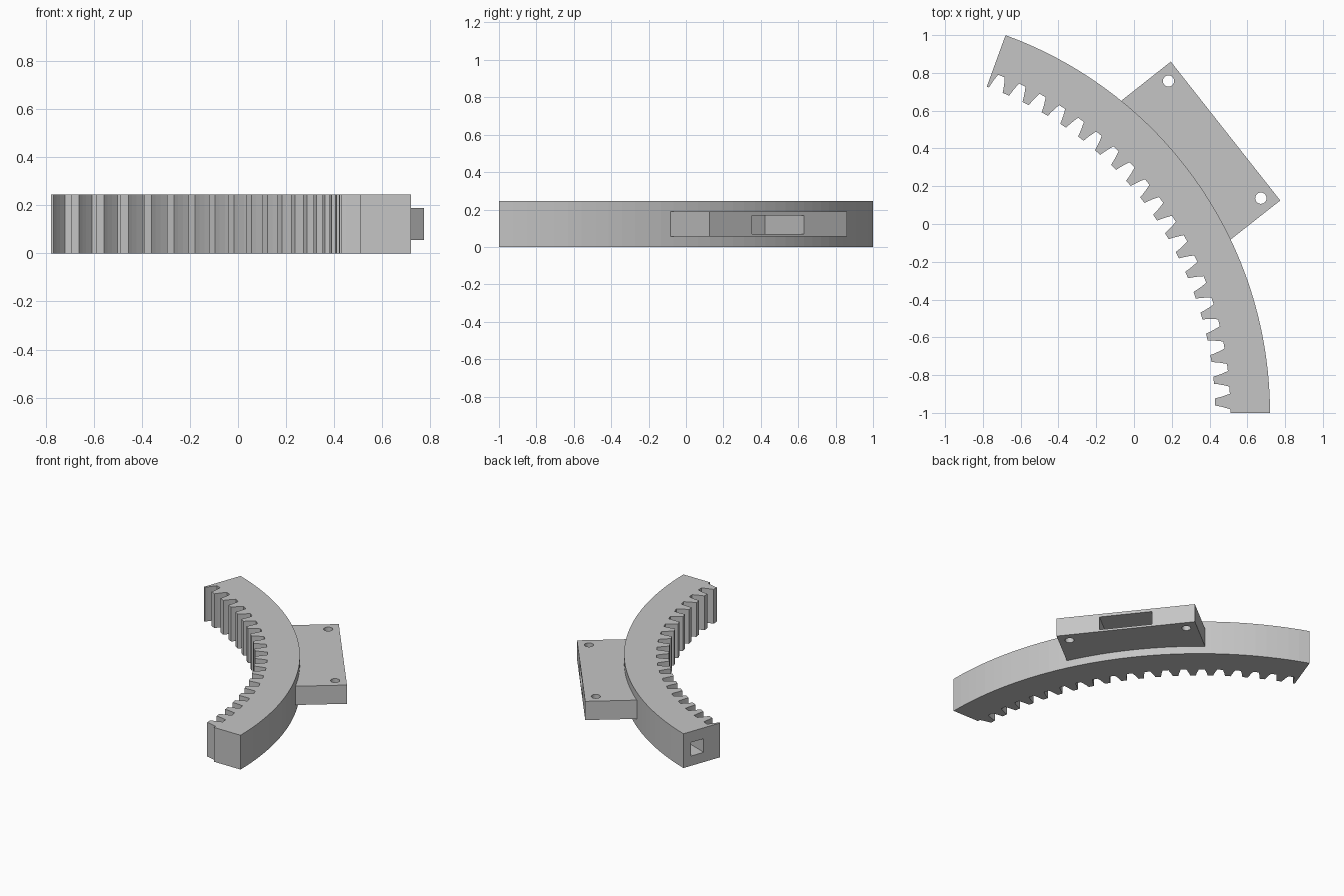
import bpy, bmesh
from math import radians, degrees, asin, sin, cos, tau

if "Cube" in bpy.data.objects:
    bpy.data.objects.remove(bpy.data.objects["Cube"], do_unlink=True)

CX, CY = -1.408, -1.0              # centre of the ring arc
R_OUT, R_ROOT, R_TIP = 2.128, 1.918, 1.838
SWEEP, PITCH, HEIGHT = 70, 3.6, 0.245
MID = 38.25                        # direction of the mounting plate
HALF = 0.468                       # half length of the plate
SLOT_Z = (0.07, 0.167)

grey = bpy.data.materials.new("light_grey")
grey.use_nodes = True
colour = (0.56, 0.56, 0.56, 1)
grey.diffuse_color = colour
grey.node_tree.nodes["Principled BSDF"].inputs["Base Color"].default_value = colour


def polar(r, a):
    a = radians(a)
    return CX + r * cos(a), CY + r * sin(a)


def local(a, r, t):
    """Point at distance r along direction a, and t sideways."""
    a = radians(a)
    return CX + r * cos(a) - t * sin(a), CY + r * sin(a) + t * cos(a)


def prism(name, outline, z0, z1):
    bm = bmesh.new()
    base = bm.faces.new([bm.verts.new((x, y, z0)) for x, y in outline])
    top = bmesh.ops.extrude_face_region(bm, geom=[base])["geom"]
    bmesh.ops.translate(bm, vec=(0, 0, z1 - z0),
                        verts=[v for v in top if isinstance(v, bmesh.types.BMVert)])
    bmesh.ops.recalc_face_normals(bm, faces=bm.faces)
    mesh = bpy.data.meshes.new(name)
    bm.to_mesh(mesh)
    bm.free()
    mesh.materials.append(grey)
    obj = bpy.data.objects.new(name, mesh)
    bpy.context.collection.objects.link(obj)
    return obj


def box(name, a, r0, r1, t0, t1):
    corners = [(r0, t0), (r1, t0), (r1, t1), (r0, t1)]
    return prism(name, [local(a, r, t) for r, t in corners], *SLOT_Z)


def cut(obj, cutter):
    mod = obj.modifiers.new("cut", 'BOOLEAN')
    mod.operation, mod.solver, mod.object = 'DIFFERENCE', 'EXACT', cutter
    bpy.context.view_layer.objects.active = obj
    bpy.ops.object.modifier_apply(modifier=mod.name)


# Toothed ring: each gap narrows from the tooth tips to the root
flank = [(R_TIP, 0.039), (1.86, 0.035), (1.885, 0.029), (1.905, 0.023), (R_ROOT, 0.019)]
inner = [polar(R_ROOT, 0)]
for k in range(20):
    if k:
        inner += [polar(r, k * PITCH - degrees(w / r)) for r, w in flank]
    inner += [polar(r, k * PITCH + degrees(w / r)) for r, w in reversed(flank)]
inner.append(polar(R_TIP, SWEEP))
STEPS = 35
outer = [polar(R_OUT, SWEEP * i / STEPS) for i in range(STEPS, -1, -1)]
ring = prism("toothed_ring", inner + outer, 0, HEIGHT)

# Mounting plate against the outside of the ring
spread = degrees(asin(HALF / R_OUT))
arc = [polar(R_OUT - 0.001, MID + spread * (1 - i / 6)) for i in range(13)]
plate = prism("mounting_plate",
              arc + [local(MID, 2.41, -HALF), local(MID, 2.41, HALF)], 0.055, 0.189)

# Screw holes, plate pocket and end socket
cutters = []
for side in (-0.395, 0.395):
    x, y = local(MID, 2.337, side)
    circle = [(x + 0.03 * cos(tau * i / 24), y + 0.03 * sin(tau * i / 24)) for i in range(24)]
    hole = prism("hole_cutter", circle, 0, HEIGHT)
    cut(plate, hole)
    cutters.append(hole)
pocket = box("pocket_cutter", MID, 2.07, 2.5, -0.178, 0.178)
cut(plate, pocket)
cut(ring, pocket)
socket = box("socket_cutter", SWEEP, 1.968, 2.07, -0.3, 0.05)
cut(ring, socket)
for c in cutters + [pocket, socket]:
    bpy.data.objects.remove(c, do_unlink=True)
